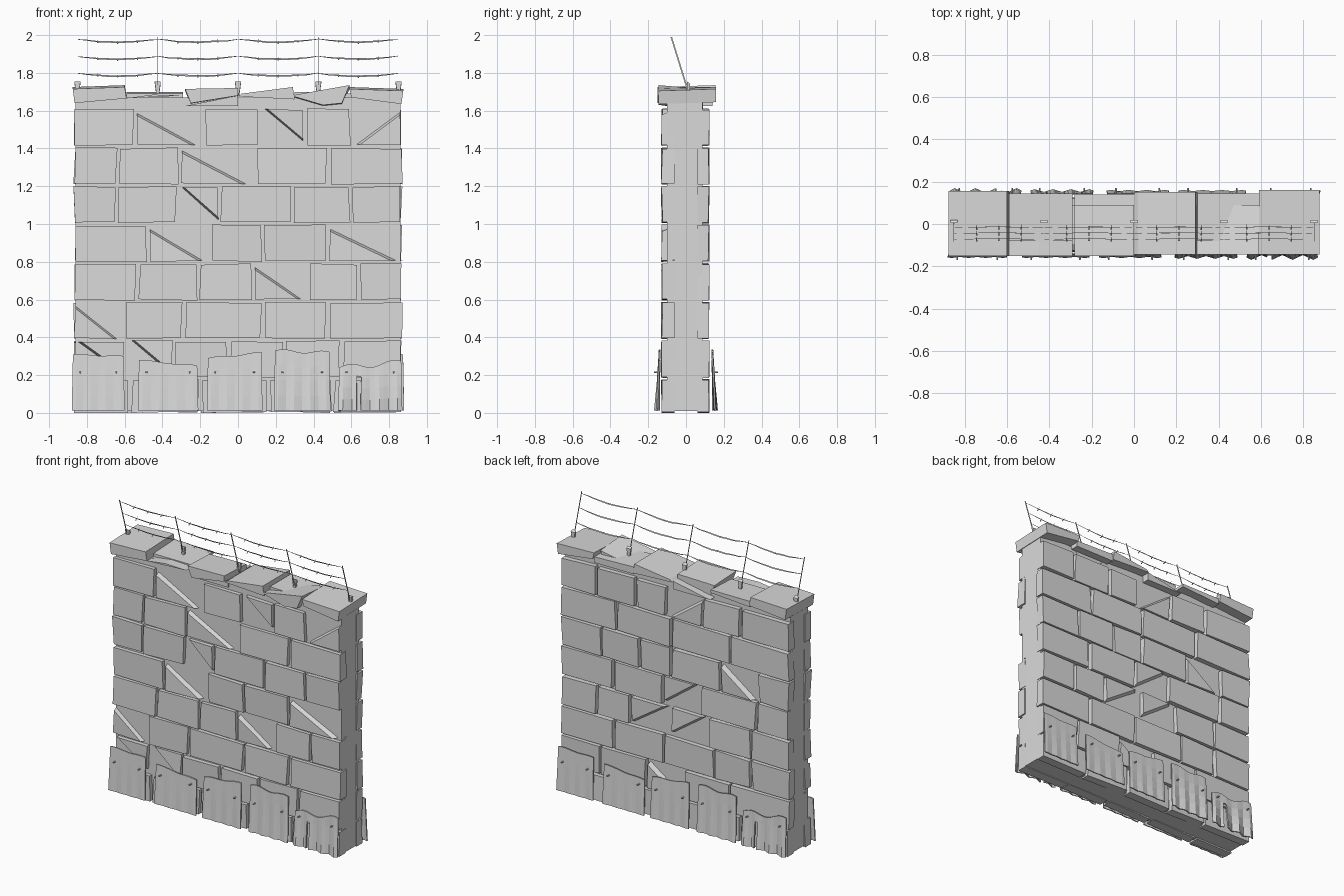
import bpy, bmesh, math, random
from mathutils import Vector

random.seed(4)
cube = bpy.data.objects.get("Cube")
if cube:
    bpy.data.objects.remove(cube)

stone = bpy.data.materials.new("plain_grey")
stone.use_nodes = True
GREY = (0.7, 0.7, 0.7, 1)
stone.diffuse_color = GREY
stone.node_tree.nodes["Principled BSDF"].inputs["Base Color"].default_value = GREY


def make_object(name, bm, solid=True):
    if solid:
        bmesh.ops.recalc_face_normals(bm, faces=bm.faces)
    mesh = bpy.data.meshes.new(name)
    bm.to_mesh(mesh)
    bm.free()
    mesh.materials.append(stone)
    obj = bpy.data.objects.new(name, mesh)
    bpy.context.collection.objects.link(obj)
    return obj


def loft(bm, ring_a, ring_b):
    """Closed solid between two rings of points."""
    a = [bm.verts.new(p) for p in ring_a]
    b = [bm.verts.new(p) for p in ring_b]
    n = len(a)
    bm.faces.new(a)
    bm.faces.new(b[::-1])
    for i in range(n):
        bm.faces.new((a[i], b[i], b[(i + 1) % n], a[(i + 1) % n]))


def prism(bm, outline, y0, y1, lift=0):
    loft(bm, [(x, y0, z) for x, z in outline],
         [(x, y1, z + lift) for x, z in outline])


def jitter(amount):
    return random.uniform(-amount, amount)


# Solid core of the wall
bm = bmesh.new()
prism(bm, [(-.86, .01), (.86, .01), (.86, 1.67), (-.86, 1.67)], -.1, .088)
make_object("wall_core", bm)

# Brick courses from the bottom up: seam positions, then bricks with a broken corner
BL, BR, TR, TL = range(4)
FRONT = [
    ([-.57, -.2, .16, .5], {}),
    ([-.6, -.34, -.05, .25, .55], {0: BL, 1: BL}),
    ([-.6, -.29, .13, .475], {0: TR}),
    ([-.53, -.21, .08, .375, .64], {3: TR}),
    ([-.475, -.15, .13, .475], {1: TR, 4: TR}),
    ([-.64, -.32, -.1, .285, .6], {2: BL}),
    ([-.635, -.31, .09, .48], {2: TR}),
    ([-.545, -.18, .115, .36, .6], {1: TR, 3: BL, 5: TL}),
]
BACK = [
    ([-.5, -.2, .15, .5], {}),
    ([-.42, -.06, .22, .57], {2: TL}),
    ([-.58, -.3, .09, .47], {}),
    ([-.58, -.25, .04, .34, .6], {2: BL, 3: BL}),
    ([-.62, -.19, .09, .47], {2: BL}),
    ([-.63, -.34, .03, .27, .56], {1: TL}),
    ([-.42, .03, .45], {}),
    ([-.5, -.21, .07, .3, .6], {2: TR}),
]
COURSE = .2045


def brick(bm, x0, x1, z0, z1, y_in, y_out, cut):
    ring = [Vector((x + jitter(.007), y_in, z + jitter(.005)))
            for x, z in ((x0, z0), (x1, z0), (x1, z1), (x0, z1))]
    outer = [p.copy() for p in ring]
    for p in outer:
        p.y = y_out + jitter(.005)
    if cut is not None:
        keep = (cut + 2) % 4
        for i in ((cut + 1) % 4, (cut + 3) % 4):
            outer[i] = outer[i].lerp(outer[keep], .16)
        ring.pop(cut)
        outer.pop(cut)
    loft(bm, ring, outer)


def brick_side(name, courses, y_in, y_out):
    bm = bmesh.new()
    for row, (seams, cuts) in enumerate(courses):
        z0 = max(.004, row * COURSE - .015)
        z1 = (row + 1) * COURSE - .03
        edges = [-.875] + seams + [.875]
        for i, (a, b) in enumerate(zip(edges, edges[1:])):
            brick(bm, a + .01, b - .01, z0, z1, y_in, y_out, cuts.get(i))
    make_object(name, bm)


brick_side("front_bricks", FRONT, -.06, -.127)
brick_side("back_bricks", BACK, .06, .12)

# Broken coping stones: outline, front depth, back depth, rise toward the back
COPING = [
    ([(-.865, 1.64), (-.59, 1.665), (-.6, 1.725), (-.875, 1.715)], -.15, .155, .01),
    ([(-.59, 1.65), (-.29, 1.67), (-.29, 1.69), (-.59, 1.69)], -.08, .145, .01),
    ([(-.6, 1.665), (-.29, 1.68), (-.45, 1.685)], -.15, -.08, 0),
    ([(-.25, 1.64), (0, 1.68), (0, 1.72), (-.28, 1.715)], -.15, .09, -.01),
    ([(-.28, 1.625), (0, 1.625), (0, 1.68)], -.11, .14, 0),
    ([(0, 1.675), (.3, 1.66), (.29, 1.725), (.02, 1.69)], -.145, .15, 0),
    ([(.28, 1.68), (.45, 1.63), (.55, 1.64), (.59, 1.735)], -.145, .09, -.02),
    ([(.3, 1.65), (.6, 1.65), (.6, 1.69), (.3, 1.7)], -.08, .145, 0),
    ([(.6, 1.67), (.865, 1.635), (.875, 1.705), (.59, 1.715)], -.145, .16, .01),
]
bm = bmesh.new()
for outline, y0, y1, lift in COPING:
    prism(bm, outline, y0, y1, lift)
make_object("coping_stones", bm)

# Bent metal sheets around the foot: left, right, top left, top right, ripple
SHEETS = [
    (-.88, -.6, .31, .3, .003), (-.53, -.21, .28, .25, .003),
    (-.165, .13, .29, .32, .004), (.19, .49, .33, .32, .008),
    (.53, .87, .24, .27, .014),
]


def sheet(name, x0, x1, top0, top1, ripple, side):
    bm = bmesh.new()
    cols, rows = 14, 4
    grid = []
    for i in range(cols + 1):
        u = i / cols
        top = top0 + (top1 - top0) * u + ripple * math.sin(u * 9)
        line = []
        for j in range(rows + 1):
            v = j / rows
            y = -.158 + .014 * v - ripple * math.sin(u * 22) * (1 - v) * .8
            x = x0 + (x1 - x0) * u + .012 * v * (.5 - u)
            line.append(bm.verts.new((x * side, y * side, .012 + v * (top - .012))))
        grid.append(line)
    for i in range(cols):
        for j in range(rows):
            # the most crumpled sheet has a narrow tear
            if ripple > .01 and i == 4 and j < 3:
                continue
            bm.faces.new((grid[i][j], grid[i + 1][j], grid[i + 1][j + 1], grid[i][j + 1]))
    obj = make_object(name, bm, solid=False)
    thick = obj.modifiers.new("thickness", "SOLIDIFY")
    thick.thickness = .008
    # rivets near the upper corners
    bm = bmesh.new()
    for x in (x0 + .045, x1 - .045):
        made = bmesh.ops.create_cone(bm, segments=6, radius1=.006, radius2=.004,
                                     depth=.03, cap_ends=True)["verts"]
        for vert in made:
            px, py, pz = vert.co
            vert.co = ((x + px) * side, (-.155 - pz) * side, .215 + py)
    make_object(name + "_rivets", bm)


for side, label in ((1, "front"), (-1, "back")):
    for n, data in enumerate(SHEETS):
        sheet(f"{label}_sheet_{n + 1}", *data, side)


# Leaning wire fence
def lean(z):
    return .015 - (z - 1.69) * .31


POSTS = [-.85, -.425, 0, .425, .85]
bm = bmesh.new()
for x in POSTS:
    loft(bm, [(x - .001, lean(1.66) + d, 1.66) for d in (-.004, .004)]
         + [(x + .001, lean(1.66) + d, 1.66) for d in (.004, -.004)],
         [(x - .001, lean(1.99) + d, 1.99) for d in (-.004, .004)]
         + [(x + .001, lean(1.99) + d, 1.99) for d in (.004, -.004)])
    prism(bm, [(x - .007, 1.69), (x + .007, 1.69), (x + .016, 1.755), (x - .016, 1.755)],
          .005, .02, -.01)
make_object("fence_posts", bm)

bm = bmesh.new()
STEPS = 8
for height in (1.978, 1.888, 1.798):
    for a, b in zip(POSTS, POSTS[1:]):
        previous = None
        for i in range(STEPS + 1):
            u = i / STEPS
            x = a + .002 + (b - a - .004) * u
            z = height - .06 * u * (1 - u) + jitter(.002)
            half = .0015 + .003 * math.sin(math.pi * u)
            pair = [bm.verts.new((x, lean(z + h), z + h)) for h in (-half, half)]
            if previous:
                bm.faces.new((previous[0], pair[0], pair[1], previous[1]))
            previous = pair
            if i in (2, 4, 6):
                # small barb crossing the strand
                bm.faces.new([bm.verts.new((x + dx, lean(z) + dy, z + dz)) for dx, dy, dz in
                              ((-.004, -.012, -.008), (.004, -.012, -.008), (0, .012, .01))])
make_object("fence_wires", bm, solid=False)
